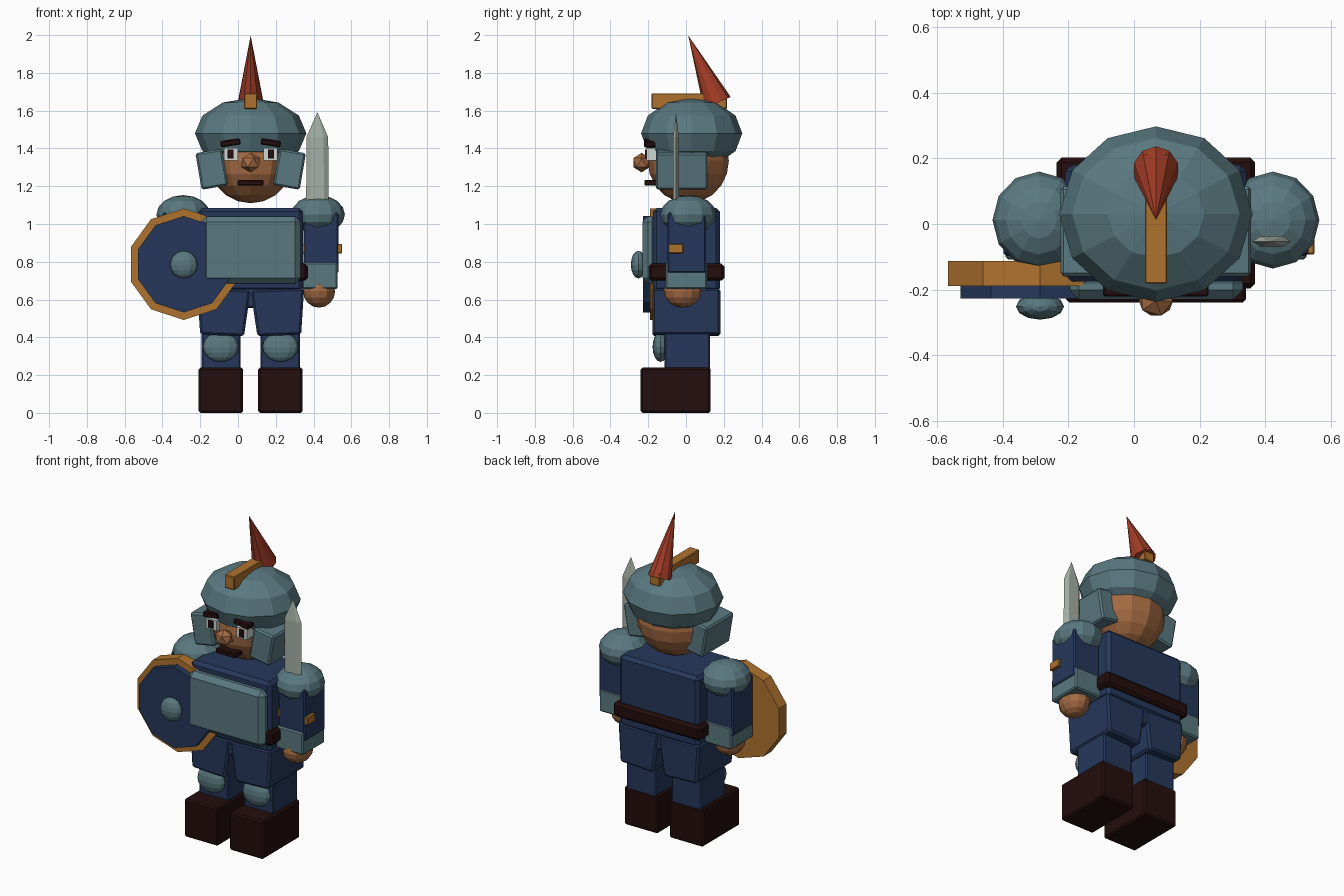
import bpy, bmesh, math
from mathutils import Matrix, Vector

if "Cube" in bpy.data.objects:
    bpy.data.objects.remove(bpy.data.objects["Cube"])

CX = 0.067  # body centre line


def material(name, rgb):
    m = bpy.data.materials.new(name)
    m.diffuse_color = (*rgb, 1)
    m.use_nodes = True
    m.node_tree.nodes["Principled BSDF"].inputs["Base Color"].default_value = m.diffuse_color
    return m


STEEL = material("blue grey steel", (0.10, 0.19, 0.215))
NAVY = material("navy cloth", (0.019, 0.039, 0.105))
LEATHER = material("dark leather", (0.018, 0.004, 0.004))
SKIN = material("skin", (0.37, 0.145, 0.055))
GOLD = material("gold", (0.43, 0.17, 0.028))
RED = material("plume red", (0.36, 0.045, 0.019))
BLADE = material("blade silver", (0.38, 0.44, 0.38))
WHITE = material("eye white", (0.62, 0.68, 0.65))


def finish(name, bm, mat, bevel=0.0):
    bmesh.ops.recalc_face_normals(bm, faces=bm.faces)
    me = bpy.data.meshes.new(name)
    bm.to_mesh(me)
    bm.free()
    me.materials.append(mat)
    ob = bpy.data.objects.new(name, me)
    bpy.context.collection.objects.link(ob)
    if bevel:
        mod = ob.modifiers.new("bevel", 'BEVEL')
        mod.width, mod.segments = bevel, 1
    return ob


def box(name, x, y, z, mat, bevel=0.0, tilt=0.0, taper=1.0):
    """Box from ranges; tilt turns it about y, taper narrows its bottom in x."""
    bm = bmesh.new()
    bmesh.ops.create_cube(bm, size=1)
    for v in bm.verts:
        if v.co.z < 0:
            v.co.x *= taper
    size = [r[1] - r[0] for r in (x, y, z)]
    mid = Vector([(r[0] + r[1]) / 2 for r in (x, y, z)])
    bm.transform(Matrix.Translation(mid) @ Matrix.Rotation(tilt, 4, 'Y')
                 @ Matrix.Diagonal((*size, 1)))
    return finish(name, bm, mat, bevel)


def ball(name, centre, radii, mat, seg=12, rings=6):
    bm = bmesh.new()
    bmesh.ops.create_uvsphere(bm, u_segments=seg, v_segments=rings, radius=1)
    bm.transform(Matrix.Translation(centre) @ Matrix.Diagonal((*radii, 1)))
    return finish(name, bm, mat)


def disc(name, centre, radius, depth, mat):
    """Ten-sided plate facing the front, with a corner at the top."""
    bm = bmesh.new()
    bmesh.ops.create_cone(bm, cap_ends=True, segments=10, radius1=radius,
                          radius2=radius, depth=depth)
    top = max(bm.verts, key=lambda v: v.co.y).co
    turn = math.pi / 2 - math.atan2(top.y, top.x)
    bm.transform(Matrix.Translation(centre) @ Matrix.Rotation(math.pi / 2, 4, 'X')
                 @ Matrix.Rotation(turn, 4, 'Z'))
    return finish(name, bm, mat)


def span(side, a, b):
    """x range measured outwards from the centre line on one side."""
    return sorted((CX + side * a, CX + side * b))


# Torso, belt and breastplate
box("torso", span(1, -0.277, 0.277), (-0.175, 0.18), (0.64, 1.085), NAVY, 0.02)
box("pelvis", span(1, -0.265, 0.265), (-0.17, 0.175), (0.555, 0.74), NAVY, 0.01)
box("belt", span(1, -0.303, 0.303), (-0.197, 0.203), (0.70, 0.79), LEATHER, 0.015)
box("breastplate", span(1, -0.265, 0.265), (-0.231, -0.15), (0.685, 1.04), STEEL, 0.03)

# Limbs and other paired parts
for s, side in ((-1, "left"), (1, "right")):
    box(side + "_boot", span(s, 0.04, 0.275), (-0.24, 0.13), (0, 0.24), LEATHER, 0.01)
    box(side + "_shin", span(s, 0.053, 0.26), (-0.115, 0.127), (0.22, 0.45), NAVY, 0.008)
    box(side + "_thigh", span(s, 0.005, 0.288), (-0.178, 0.182), (0.41, 0.655),
        NAVY, 0.012, tilt=-s * 0.04, taper=0.82)
    ball(side + "_knee_guard", (CX + s * 0.158, -0.135, 0.35), (0.095, 0.042, 0.08), STEEL, 12, 8)

    box(side + "_arm", span(s, 0.28, 0.466), (-0.097, 0.107), (0.74, 1.06), NAVY, 0.008)
    box(side + "_cuff", span(s, 0.272, 0.46), (-0.108, 0.112), (0.655, 0.795), STEEL, 0.008)
    ball(side + "_hand", (CX + s * 0.362, -0.018, 0.645), (0.085, 0.1, 0.088), SKIN, 12, 8)
    ball(side + "_shoulder_guard", (CX + s * 0.357, 0.012, 1.05), (0.142, 0.148, 0.103), STEEL, 12, 8)

    # Face and helmet sides
    box(side + "_cheek_guard", span(s, 0.135, 0.277), (-0.16, 0.115), (1.192, 1.388),
        STEEL, 0.01, tilt=s * 0.17)
    box(side + "_eye", span(s, 0.068, 0.142), (-0.21, -0.14), (1.337, 1.402), WHITE)
    box(side + "_pupil", span(s, 0.091, 0.123), (-0.218, -0.21), (1.348, 1.394), LEATHER)
    box(side + "_eyebrow", span(s, 0.055, 0.16), (-0.222, -0.16), (1.413, 1.446),
        LEATHER, 0.006, tilt=s * 0.15)

# Head
ball("head", (CX, 0.012, 1.335), (0.225, 0.215, 0.225), SKIN, 12, 10)
box("mouth", span(1, -0.069, 0.069), (-0.22, -0.14), (1.203, 1.233), LEATHER, 0.005)
bm = bmesh.new()
bmesh.ops.create_icosphere(bm, subdivisions=1, radius=1)
bm.transform(Matrix.Translation((CX, -0.235, 1.325)) @ Matrix.Diagonal((0.058, 0.052, 0.052, 1)))
finish("nose", bm, SKIN)

# Helmet, crest and plume
ball("helmet", (CX, 0.03, 1.48), (0.295, 0.268, 0.188), STEEL, 12, 6)
box("crest", span(1, -0.034, 0.034), (-0.182, 0.217), (1.61, 1.692), GOLD, 0.004)
base, tip = Vector((CX, 0.165, 1.642)), Vector((CX, 0.012, 1.998))
bm = bmesh.new()
bmesh.ops.create_cone(bm, cap_ends=True, segments=10, radius1=0.078, radius2=0,
                      depth=(tip - base).length)
bmesh.ops.scale(bm, vec=(0.9, 1, 1), verts=bm.verts)
lean = Vector((0, 0, 1)).rotation_difference(tip - base).to_matrix().to_4x4()
bm.transform(Matrix.Translation((base + tip) / 2) @ lean)
finish("plume", bm, RED)

# Shield
disc("shield_rim", (-0.287, -0.151, 0.787), 0.295, 0.077, GOLD)
disc("shield_face", (-0.287, -0.208, 0.787), 0.255, 0.038, NAVY)
ball("shield_boss", (-0.287, -0.252, 0.785), (0.073, 0.04, 0.073), STEEL, 12, 8)

# Sword: hexagonal section lofted up to a point
bm = bmesh.new()
SX, SY = 0.42, -0.053
section = [(-0.06, 0), (-0.035, -0.016), (0.035, -0.016), (0.06, 0), (0.035, 0.016), (-0.035, 0.016)]
low, high = [[bm.verts.new((SX + x * k, SY + y * k, z)) for x, y in section]
             for z, k in ((0.88, 1), (1.46, 0.96))]
point = bm.verts.new((SX, SY, 1.592))
bm.faces.new(low)
for i in range(6):
    j = (i + 1) % 6
    bm.faces.new((low[i], low[j], high[j], high[i]))
    bm.faces.new((high[i], high[j], point))
finish("sword_blade", bm, BLADE)
box("sword_guard", (0.29, 0.551), (-0.093, -0.015), (0.845, 0.895), GOLD, 0.004)
box("sword_grip", (0.395, 0.445), (-0.075, -0.03), (0.66, 0.85), LEATHER)
